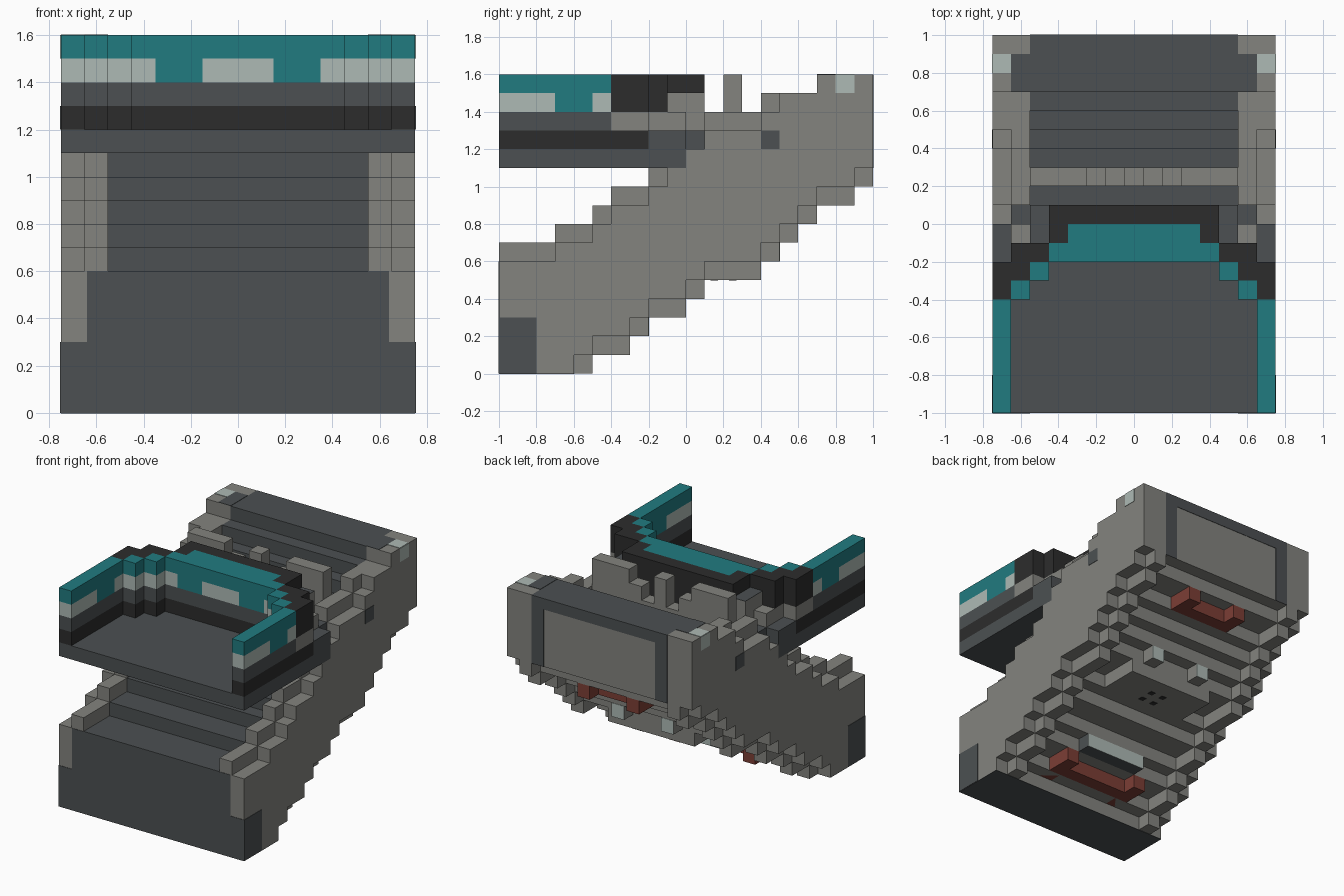
import bpy
import bmesh

U = 0.1   # one block
T = 0.003  # thickness of painted plates

if "Cube" in bpy.data.objects:
    bpy.data.objects.remove(bpy.data.objects["Cube"], do_unlink=True)


def material(name, rgb):
    lin = [((c / 255 + 0.055) / 1.055) ** 2.4 for c in rgb]
    m = bpy.data.materials.new(name)
    m.use_nodes = True
    m.diffuse_color = (*lin, 1)
    m.node_tree.nodes["Principled BSDF"].inputs["Base Color"].default_value = (*lin, 1)
    return m


STONE, DARK, BLACK, TEAL, PALE, RED = range(6)
MATS = [material("stone_grey", (131, 131, 126)), material("dark_grey", (76, 80, 82)),
        material("black", (44, 44, 44)), material("teal", (33, 123, 128)),
        material("pale_glass", (174, 186, 181)), material("rust_red", (124, 62, 53))]


def finish(bm, name):
    bmesh.ops.recalc_face_normals(bm, faces=bm.faces)
    me = bpy.data.meshes.new(name)
    bm.to_mesh(me)
    bm.free()
    for m in MATS:
        me.materials.append(m)
    ob = bpy.data.objects.new(name, me)
    bpy.context.collection.objects.link(ob)
    return ob


def add_box(bm, x0, x1, y0, y1, z0, z1, mat):
    vs = bmesh.ops.create_cube(bm, size=1)["verts"]
    for v in vs:
        v.co = [a if c < 0 else b for c, a, b in zip(v.co, (x0, y0, z0), (x1, y1, z1))]
    for f in {f for v in vs for f in v.link_faces}:
        f.material_index = mat


def boxes(name, items):
    """Symmetric boxes (x0, x1, y0, y1, z0, z1, colour); x0 = 0 spans the middle."""
    bm = bmesh.new()
    for x0, x1, *rest in items:
        if x0 == 0:
            add_box(bm, -x1, x1, *rest)
        else:
            add_box(bm, x0, x1, *rest)
            add_box(bm, -x1, -x0, *rest)
    return finish(bm, name)


def steps(runs):
    """Stair outline from (height, length) runs, in blocks."""
    pts, y = [], -1
    for height, length in runs:
        pts += [(y, height * U), (y + length * U, height * U)]
        y = round(y + length * U, 3)
    return pts


def stair_slab(name, x0, x1, tops, bottoms, rule=None):
    bm = bmesh.new()
    outline = steps(tops) + steps(bottoms)[::-1]
    face = bm.faces.new([bm.verts.new((x0, y, z)) for y, z in outline])
    ext = bmesh.ops.extrude_face_region(bm, geom=[face])["geom"]
    bmesh.ops.translate(bm, vec=(x1 - x0, 0, 0),
                        verts=[g for g in ext if isinstance(g, bmesh.types.BMVert)])
    bmesh.ops.recalc_face_normals(bm, faces=bm.faces)
    if rule:
        for f in bm.faces:
            f.material_index = rule(f.normal)
    return finish(bm, name)


# Sloping hull: stepped core, inner rails that stand proud, outer walls
outer_top = [(6, 3), (7, 2), (8, 1), (9, 2), (10, 1), (11, 1), (12, 1), (13, 3),
             (14, 1), (15, 2), (16, 3)]
inner_top = [(7, 3), (8, 2), (9, 1), (10, 2), (11, 2), (12, 1), (14, 3), (15, 3), (16, 3)]
core_top = [(6, 3), (7, 2), (8, 1), (9, 2), (10, 2), (12, 4), (13, 1), (14, 1), (15, 1), (16, 3)]
outer_low = [(0, 4), (1, 1), (2, 2), (3, 1), (4, 2), (5, 1), (6, 3), (7, 1), (8, 1),
             (9, 1), (10, 2), (11, 1)]
inner_low = [(0, 5), (1, 2), (2, 1), (3, 2), (4, 1), (5, 3), (6, 1), (7, 1), (8, 1),
             (9, 2), (10, 1)]
stair_slab("hull_core", -0.55, 0.55, core_top, outer_low,
           lambda n: DARK if n.z > 0.5 or n.y < -0.5 else STONE)
for side, s in (("left", 1), ("right", -1)):
    stair_slab(side + "_inner_rail", s * 0.55, s * 0.65, inner_top, inner_low)
    stair_slab(side + "_outer_wall", s * 0.65, s * 0.75, outer_top, outer_low)

# Painted plates on the hull
boxes("front_paint", [
    (0.55, 0.64, -1 - T, -1, 0, 0.6, DARK),
    (0.64, 0.75, -1 - T, -1, 0, 0.3, DARK),
    (0.75, 0.75 + T, -1, -0.8, 0, 0.3, DARK),
    (0, 0.75, -1, -0.6, -T, 0, DARK)])
boxes("rear_paint", [
    (0.55, 0.65, 0.7, 0.9, 1.6, 1.6 + T, DARK),
    (0.65, 0.75, 0.8, 0.9, 1.6, 1.6 + T, PALE),
    (0.75, 0.75 + T, 0.8, 0.9, 1.5, 1.6, PALE),
    (0, 0.55, 1, 1 + T, 1.52, 1.6, DARK),
    (0.45, 0.55, 1, 1 + T, 1.1, 1.52, DARK)])
boxes("side_ports", [(0.75, 0.75 + T, 0.4, 0.5, 1.2, 1.3, DARK)])

# Row of posts behind the cabin
boxes("deck_posts", [
    (x0, x1, 0.2, 0.3, 1.2, top, STONE)
    for x0, x1, top in ((0, 0.05, 1.6), (0.05, 0.15, 1.4), (0.15, 0.25, 1.5), (0.25, 0.55, 1.6))])

# Open cabin: floor and layered wall stepping inward toward the back
boxes("cabin_floor", [(0, 0.75, -1, 0, 1.1, 1.2, DARK)])
wall = [(0.65, 0.75, -1, -0.4), (0.55, 0.65, -0.4, -0.3), (0.45, 0.55, -0.3, -0.2),
        (0, 0.45, -0.2, -0.1), (0, 0.35, -0.1, 0)]
layers = [(1.2, 1.3, BLACK), (1.3, 1.4, DARK), (1.5, 1.6, TEAL)]
boxes("cabin_wall", [(*seg, *layer) for seg in wall for layer in layers])
boxes("cabin_windows", [(*seg, 1.4, 1.5, mat) for *seg, mat in (
    (0.65, 0.75, -1, -0.7, PALE), (0.65, 0.75, -0.7, -0.5, TEAL),
    (0.65, 0.75, -0.5, -0.4, PALE), (0.55, 0.65, -0.4, -0.3, PALE),
    (0.45, 0.55, -0.3, -0.2, PALE), (0.35, 0.45, -0.2, -0.1, PALE),
    (0.15, 0.35, -0.2, -0.1, TEAL), (0, 0.15, -0.2, -0.1, PALE),
    (0, 0.35, -0.1, 0, TEAL))])

# Black shell wrapped round the back of the cabin
corner = [(0.65, 0.75, -0.4, -0.2), (0.55, 0.65, -0.3, -0.1)]
boxes("cabin_shell", [(*seg, *layer) for seg in corner for layer in (
    (1.2, 1.3, BLACK), (1.3, 1.4, STONE), (1.4, 1.6, BLACK))] + [
    (0.45, 0.55, -0.2, -0.1, 1.2, 1.6, BLACK),
    (0.35, 0.45, -0.1, 0.1, 1.2, 1.6, BLACK),
    (0, 0.35, 0, 0.1, 1.2, 1.6, BLACK)])
boxes("cabin_supports", [
    (0.45, 0.55, -0.1, 0.1, 1.2, 1.5, STONE),
    (0.45, 0.55, -0.1, 0.1, 1.5, 1.5 + T, DARK),
    (0.55, 0.65, -0.1, 0, 1.2, 1.4, STONE),
    (0.55, 0.65, 0, 0.1, 1.2, 1.3, DARK),
    (0.65, 0.75, -0.2, 0, 1.2, 1.3, DARK)])


# Red axles with cross-shaped ends under the hull
def axle(name, half, y, z):
    boxes(name, [
        (0, half, y, y + U, z, z + U, RED),
        (half, half + U, y - U, y + 2 * U, z, z + U, RED),
        (half, half + U, y, y + U, z + U, z + 2 * U, RED)])


axle("front_axle", 0.25, -0.5, 0.1)
axle("rear_axle", 0.15, 0.7, 0.9)

# Belly plate with vents, lamps and light bar
boxes("belly_plate", [(0, 0.35, 0.1, 0.4, 0.5, 0.6, STONE)])
boxes("belly_vents", [(0.03, 0.07, y, y + 0.04, 0.5 - T, 0.5, BLACK) for y in (0.13, 0.23)])
boxes("belly_lamps", [(0.15, 0.25, 0.4, 0.5, 0.6, 0.7, STONE),
                      (0.15, 0.25, 0.5, 0.5 + T, 0.6, 0.7, PALE)])
boxes("light_bar", [(0, 0.25, -0.3, -0.2, 0.2, 0.3, DARK),
                    (0, 0.25, -0.2, -0.2 + T, 0.2, 0.3, PALE)])
